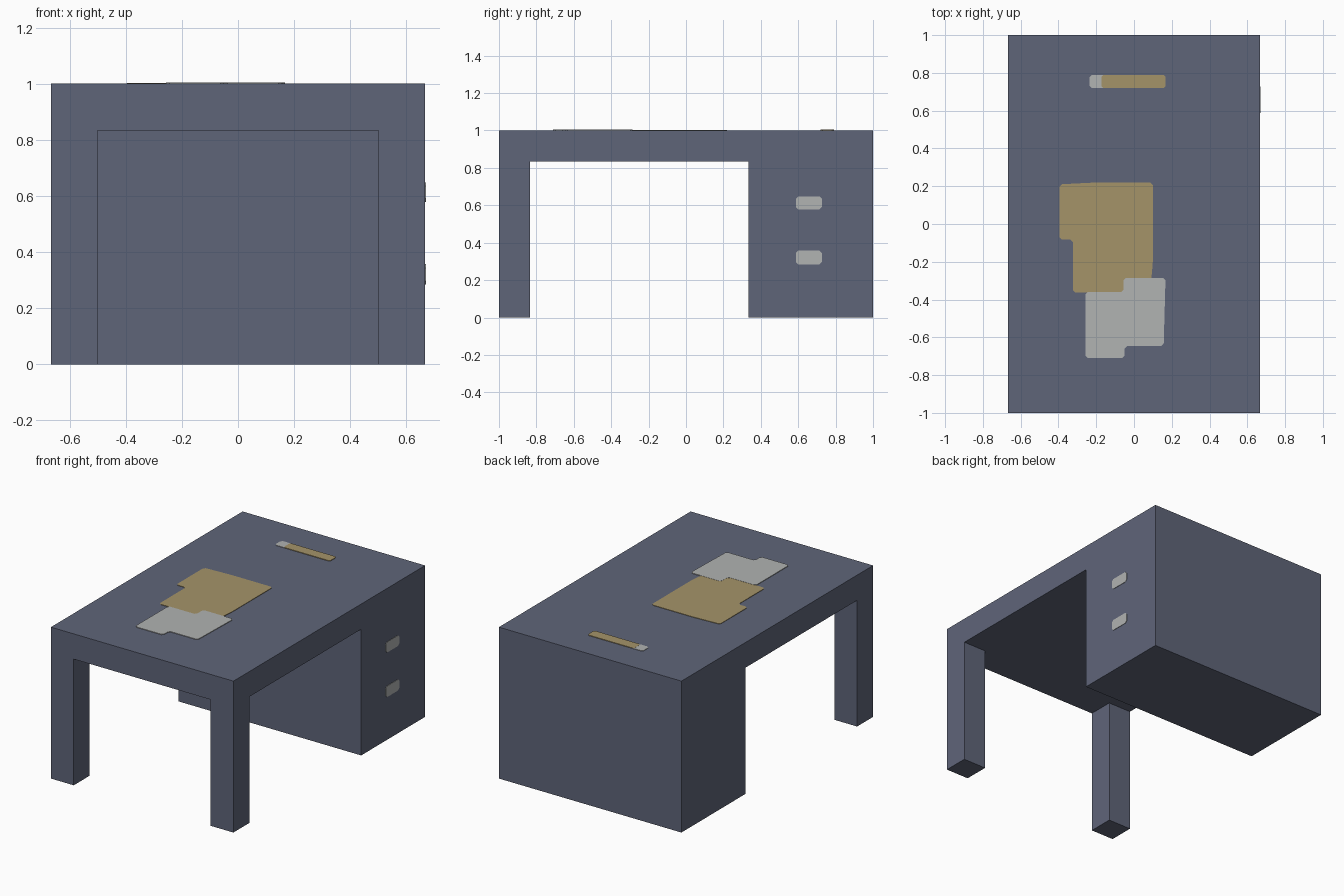
import bpy, bmesh
from mathutils import Vector, Matrix

if "Cube" in bpy.data.objects:
    bpy.data.objects.remove(bpy.data.objects["Cube"])


def srgb(r, g, b):
    def lin(c):
        c /= 255
        return c / 12.92 if c <= 0.04045 else ((c + 0.055) / 1.055) ** 2.4
    return (lin(r), lin(g), lin(b), 1)


def material(name, rgb):
    m = bpy.data.materials.new(name)
    m.diffuse_color = srgb(*rgb)
    m.use_nodes = True
    m.node_tree.nodes["Principled BSDF"].inputs["Base Color"].default_value = m.diffuse_color
    return m


SLATE = material("slate blue", (95, 101, 121))
TAN = material("tan", (165, 148, 105))
GREY = material("light grey", (177, 179, 178))


def finish(name, bm, mat):
    bmesh.ops.recalc_face_normals(bm, faces=bm.faces)
    me = bpy.data.meshes.new(name)
    bm.to_mesh(me)
    bm.free()
    me.materials.append(mat)
    ob = bpy.data.objects.new(name, me)
    bpy.context.collection.objects.link(ob)
    return ob


W, LEG, TOP, CAB = 0.6667, 0.1667, 0.8333, 0.3333


def desk():
    # Tabletop slab, sliced so legs and cabinet can grow from its underside
    bm = bmesh.new()
    bmesh.ops.create_cube(bm, size=1, matrix=Matrix.Translation((0, 0, (1 + TOP) / 2))
                          @ Matrix.Diagonal((2 * W, 2, 1 - TOP, 1)))
    cuts = [((x, 0, 0), (1, 0, 0)) for x in (LEG - W, W - LEG)]
    cuts += [((0, y, 0), (0, 1, 0)) for y in (LEG - 1, CAB)]
    for co, no in cuts:
        bmesh.ops.bisect_plane(bm, geom=bm.verts[:] + bm.edges[:] + bm.faces[:],
                               plane_co=co, plane_no=no)
    bm.normal_update()
    # Front legs and full-width rear cabinet
    grow = []
    for f in bm.faces:
        c = f.calc_center_median()
        if f.normal.z < -0.9 and (c.y > CAB or (c.y < LEG - 1 and abs(c.x) > W - LEG)):
            grow.append(f)
    new = bmesh.ops.extrude_face_region(bm, geom=grow)["geom"]
    for v in new:
        if isinstance(v, bmesh.types.BMVert):
            v.co.z = 0
    bmesh.ops.dissolve_limit(bm, angle_limit=0.01, verts=bm.verts, edges=bm.edges)
    finish("desk_body", bm, SLATE)


def plate(name, pts, mat, place, height=0.003, cut=0.013):
    # Thin plate from an outline whose corners are clipped
    ring = []
    for i, p in enumerate(pts):
        p = Vector(p)
        for q in (pts[i - 1], pts[(i + 1) % len(pts)]):
            ring.append(p + (Vector(q) - p).normalized() * cut)
    bm = bmesh.new()
    low = [bm.verts.new(place(p.x, p.y, -0.002)) for p in ring]
    high = [bm.verts.new(place(p.x, p.y, height)) for p in ring]
    bm.faces.new(low)
    bm.faces.new(high)
    n = len(ring)
    for i in range(n):
        j = (i + 1) % n
        bm.faces.new((low[i], low[j], high[j], high[i]))
    finish(name, bm, mat)


def rect(a0, a1, b0, b1):
    return [(a0, b0), (a1, b0), (a1, b1), (a0, b1)]


def on_top(a, b, h):
    return (a, b, 1 + h)


def on_right(a, b, h):
    return (W + h, a, b)


desk()

# Papers on the tabletop
plate("tan_paper", [(-0.395, 0.21), (-0.2, 0.22), (0.1, 0.22), (0.1, -0.2), (0.09, -0.31),
                    (-0.055, -0.31), (-0.055, -0.363), (-0.324, -0.363),
                    (-0.324, -0.082), (-0.395, -0.082)], TAN, on_top)
plate("grey_paper", [(-0.055, -0.285), (0.167, -0.285), (0.157, -0.647), (-0.05, -0.647),
                     (-0.05, -0.71), (-0.257, -0.71), (-0.257, -0.36), (-0.055, -0.36)],
      GREY, on_top, 0.004)

# Pencil with a grey tip
plate("pencil_tip", rect(-0.236, -0.14, 0.719, 0.79), GREY, on_top)
plate("pencil", rect(-0.172, 0.167, 0.719, 0.79), TAN, on_top, 0.004, 0.01)

# Drawer handles on the right side of the cabinet
for label, z0, z1 in (("upper", 0.578, 0.648), ("lower", 0.284, 0.357)):
    plate(label + "_drawer_handle", rect(0.587, 0.727, z0, z1), GREY, on_right)
